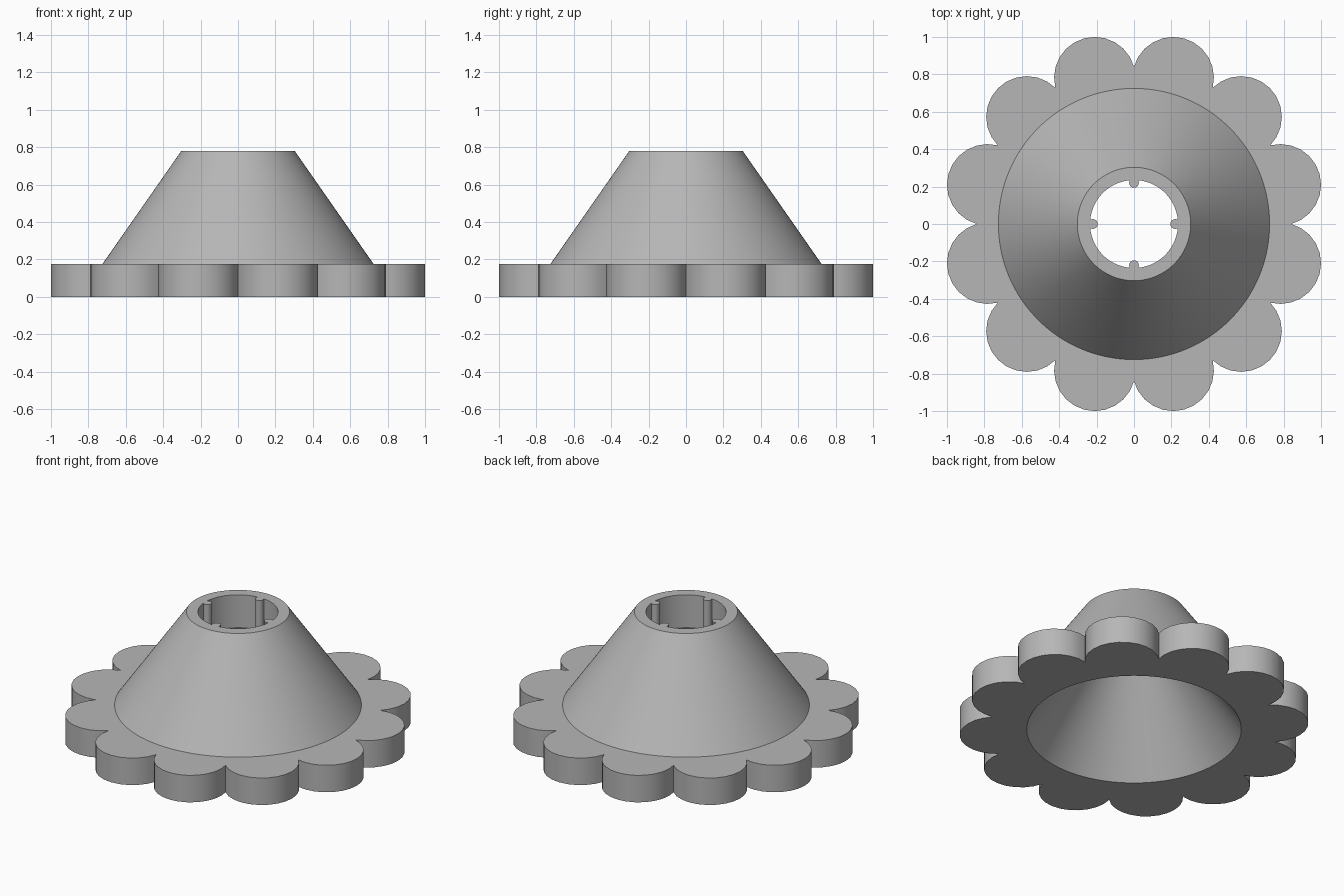
import bpy
import bmesh
from math import sin, cos, pi, atan2, hypot

cube = bpy.data.objects.get("Cube")
if cube:
    bpy.data.objects.remove(cube)

PETALS, STEPS = 12, 12
COUNT = PETALS * STEPS
PLATE_TOP, TOP, BORE_END = 0.175, 0.78, 0.57
CONE_BASE, CONE_TOP, OPENING, BORE = 0.725, 0.303, 0.63, 0.235

grey = bpy.data.materials.new("light grey")
grey.use_nodes = True
colour = (0.47, 0.47, 0.47, 1)
grey.diffuse_color = colour
grey.node_tree.nodes["Principled BSDF"].inputs["Base Color"].default_value = colour


def finish(obj):
    obj.data.materials.append(grey)
    bpy.ops.object.select_all(action="DESELECT")
    obj.select_set(True)
    bpy.context.view_layer.objects.active = obj
    bpy.ops.object.shade_smooth_by_angle(angle=pi / 6)


def circle(radius, z):
    turn = 2 * pi / COUNT
    return [(radius * cos(i * turn), radius * sin(i * turn), z) for i in range(COUNT)]


def flower(z, distance=0.81, radius=0.2177):
    """Scalloped outline made of overlapping round petals."""
    half = pi / PETALS
    # Arc angle, around the petal centre, of the notch between two petals
    notch_y = distance * sin(half)
    along = (radius ** 2 - notch_y ** 2) ** 0.5
    notch = distance * cos(half) + along
    end = atan2(notch * sin(half), notch * cos(half) - distance)
    points = []
    for petal in range(PETALS):
        middle = (2 * petal + 1) * half
        for step in range(STEPS):
            arc = end * (2 * step / STEPS - 1)
            x, y = distance + radius * cos(arc), radius * sin(arc)
            angle, reach = middle + atan2(y, x), hypot(x, y)
            points.append((reach * cos(angle), reach * sin(angle), z))
    return points


def loft(name, rings):
    """Join consecutive rings of points with quads."""
    bm = bmesh.new()
    loops = [[bm.verts.new(p) for p in ring] for ring in rings]
    for low, high in zip(loops, loops[1:]):
        for i in range(COUNT):
            j = (i + 1) % COUNT
            bm.faces.new((low[i], low[j], high[j], high[i]))
    mesh = bpy.data.meshes.new(name)
    bm.to_mesh(mesh)
    bm.free()
    obj = bpy.data.objects.new(name, mesh)
    bpy.context.collection.objects.link(obj)
    finish(obj)


# Petalled base plate: underside, scalloped rim and upper face
loft("petal_base", [circle(OPENING, 0), flower(0), flower(PLATE_TOP),
                    circle(CONE_BASE, PLATE_TOP)])

# Hollow cone: outer wall, top rim, straight bore and flared inside
loft("hollow_cone", [circle(CONE_BASE, PLATE_TOP), circle(CONE_TOP, TOP),
                     circle(BORE, TOP), circle(BORE, BORE_END), circle(OPENING, 0)])

# Four round ribs inside the bore
for k in range(4):
    bpy.ops.mesh.primitive_cylinder_add(
        vertices=24, radius=0.026, depth=TOP - BORE_END,
        location=(0.22 * cos(k * pi / 2), 0.22 * sin(k * pi / 2), (TOP + BORE_END) / 2))
    rib = bpy.context.object
    rib.name = f"bore_rib_{k + 1}"
    finish(rib)
